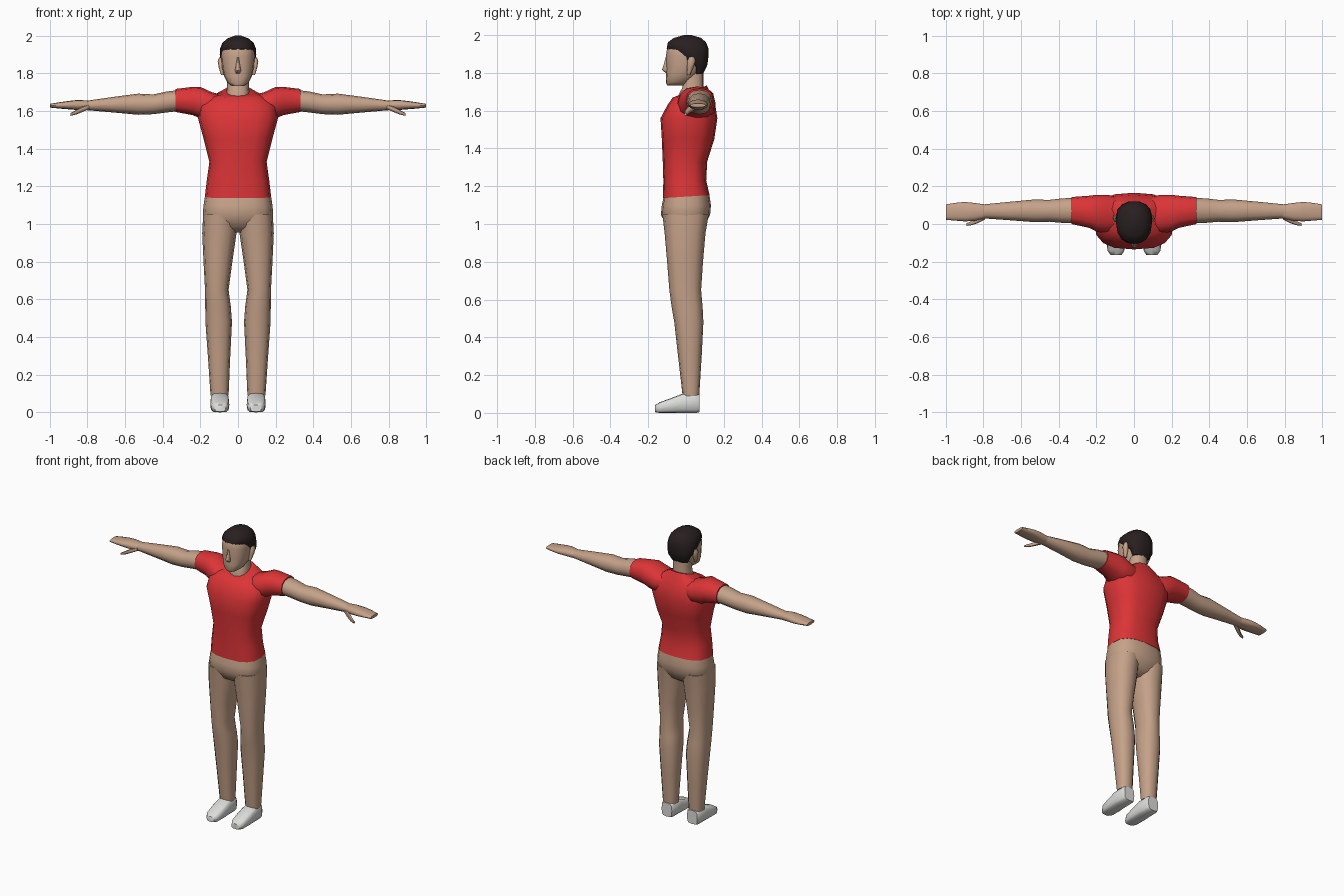
import bpy, bmesh, math
from mathutils import Vector


def material(name, rgb):
    m = bpy.data.materials.new(name)
    m.diffuse_color = (*rgb, 1)
    return m


SKIN = material("tan", (0.56, 0.36, 0.25))
RED = material("red", (0.72, 0.035, 0.038))
WHITE = material("off_white", (0.72, 0.73, 0.70))
DARK = material("dark_brown", (0.022, 0.014, 0.014))
# For each loft axis: (axis index, first section axis, second section axis)
AXES = {"x": (0, 1, 2), "y": (1, 0, 2), "z": (2, 0, 1)}


def power(v, p):
    return math.copysign(abs(v) ** (2 / p), v)


def loft(name, axis, rings, mat, n=12, p=2.4, mirror=False, angle=55):
    """Skin rounded sections: (position, a min, a max, b min, b max[, tilt])."""
    k, ka, kb = AXES[axis]
    bm = bmesh.new()
    loops = []
    for ring in rings:
        pos, a0, a1, b0, b1 = ring[:5]
        tilt = ring[5] if len(ring) > 5 else 0
        loop = []
        for i in range(n):
            t = 2 * math.pi * i / n
            c, s = power(math.cos(t), p), power(math.sin(t), p)
            co = Vector((0, 0, 0))
            co[k] = pos + tilt * s
            co[ka] = (a0 + a1) / 2 + c * (a1 - a0) / 2
            co[kb] = (b0 + b1) / 2 + s * (b1 - b0) / 2
            loop.append(bm.verts.new(co))
        loops.append(loop)
    for lo, hi in zip(loops, loops[1:]):
        for i in range(n):
            j = (i + 1) % n
            bm.faces.new((lo[i], lo[j], hi[j], hi[i]))
    bm.faces.new(loops[0])
    bm.faces.new(loops[-1])
    bmesh.ops.recalc_face_normals(bm, faces=bm.faces)
    mesh = bpy.data.meshes.new(name)
    bm.to_mesh(mesh)
    bm.free()
    mesh.materials.append(mat)
    ob = bpy.data.objects.new(name, mesh)
    bpy.context.collection.objects.link(ob)
    bpy.ops.object.select_all(action='DESELECT')
    ob.select_set(True)
    bpy.context.view_layer.objects.active = ob
    bpy.ops.object.shade_smooth_by_angle(angle=math.radians(angle))
    if mirror:
        ob.modifiers.new("mirror", 'MIRROR').use_mirror_merge = False
    return ob


def sym(z, hx, y0, y1, tilt=0):
    """Section centred on x = 0."""
    return (z, -hx, hx, y0, y1, tilt)


# Shirt body, with a collar that dips at the front
loft("shirt_body", "z", [
    sym(1.145, .176, -.122, .125, .008), sym(1.23, .166, -.12, .107),
    sym(1.33, .152, -.123, .112), sym(1.45, .182, -.128, .15),
    sym(1.56, .212, -.135, .166), sym(1.63, .205, -.098, .155),
    sym(1.675, .15, -.07, .135, .005), sym(1.705, .072, -.05, .11, .028)],
    RED, n=16, p=2.7)

# Sleeves and bare arms
loft("sleeve", "x", [
    (.08, -.03, .14, 1.57, 1.685), (.14, -.05, .155, 1.55, 1.70),
    (.20, -.04, .155, 1.56, 1.728), (.24, -.02, .15, 1.578, 1.728),
    (.332, .0, .143, 1.595, 1.717)], RED, mirror=True)
loft("arm", "x", [
    (.31, .004, .139, 1.60, 1.712), (.38, .006, .136, 1.592, 1.703),
    (.45, .012, .128, 1.583, 1.688), (.53, .01, .13, 1.58, 1.692),
    (.66, .02, .118, 1.592, 1.675), (.80, .03, .104, 1.604, 1.655)],
    SKIN, p=2.2, mirror=True)
loft("hand", "x", [
    (.79, .03, .104, 1.604, 1.655), (.85, .016, .112, 1.605, 1.659),
    (.90, .014, .117, 1.609, 1.653), (.95, .018, .112, 1.613, 1.646),
    (.997, .022, .104, 1.618, 1.638)], SKIN, mirror=True)
loft("thumb", "x", [
    (.79, .025, .06, 1.61, 1.635), (.83, .004, .038, 1.593, 1.622),
    (.86, -.006, .016, 1.581, 1.605), (.89, -.01, .004, 1.574, 1.588)],
    SKIN, n=8, mirror=True)

# Trouser seat and legs
loft("trouser_seat", "z", [
    sym(.955, .07, -.05, .05), sym(.985, .16, -.10, .095),
    sym(1.05, .187, -.133, .128), sym(1.10, .183, -.128, .132),
    sym(1.15, .175, -.119, .123, .008)], SKIN, n=16, p=2.6)
loft("leg", "z", [
    (.09, .05, .146, -.018, .07), (.30, .041, .16, -.042, .083),
    (.48, .032, .173, -.062, .092), (.56, .038, .174, -.076, .088),
    (.65, .05, .175, -.088, .08), (.80, .03, .183, -.10, .09),
    (.95, .008, .19, -.113, .103), (1.05, .006, .185, -.125, .12)],
    SKIN, mirror=True)

# Shoes
loft("shoe", "y", [
    (-.165, .066, .124, .004, .04), (-.14, .051, .141, 0, .056),
    (-.08, .046, .147, 0, .078), (-.018, .047, .147, 0, .102),
    (.055, .049, .145, 0, .104), (.072, .058, .136, .004, .098)],
    WHITE, p=3.6, mirror=True)

# Neck and head
loft("neck", "z", [
    sym(1.62, .055, -.04, .09), sym(1.685, .064, -.05, .095, .02),
    sym(1.72, .058, -.02, .093), sym(1.81, .058, -.015, .092)], SKIN)
loft("head", "z", [
    sym(1.733, .034, -.10, -.005), sym(1.75, .056, -.107, .02),
    sym(1.785, .074, -.105, .06), sym(1.83, .084, -.104, .092),
    sym(1.89, .089, -.106, .108), sym(1.94, .087, -.099, .108),
    sym(1.975, .062, -.07, .085)], SKIN, n=16)
loft("nose", "z", [
    sym(1.80, .012, -.108, -.085), sym(1.816, .016, -.127, -.085),
    sym(1.84, .011, -.119, -.085), sym(1.885, .006, -.108, -.085)], SKIN, n=8)
loft("ear", "z", [
    (1.79, .074, .09, .004, .022), (1.83, .076, .102, .006, .04),
    (1.865, .078, .108, .008, .05), (1.885, .08, .10, .016, .045)],
    SKIN, n=8, mirror=True)

# Hair cap, hairline rising toward the forehead
loft("hair", "z", [
    sym(1.795, .06, .04, .09), sym(1.835, .08, .03, .112),
    sym(1.865, .094, -.03, .118), sym(1.90, .097, -.062, .122),
    sym(1.93, .096, -.105, .121), sym(1.962, .083, -.098, .108),
    sym(1.985, .056, -.066, .082), sym(2.0, .016, -.012, .03)],
    DARK, n=14, p=2.3)
